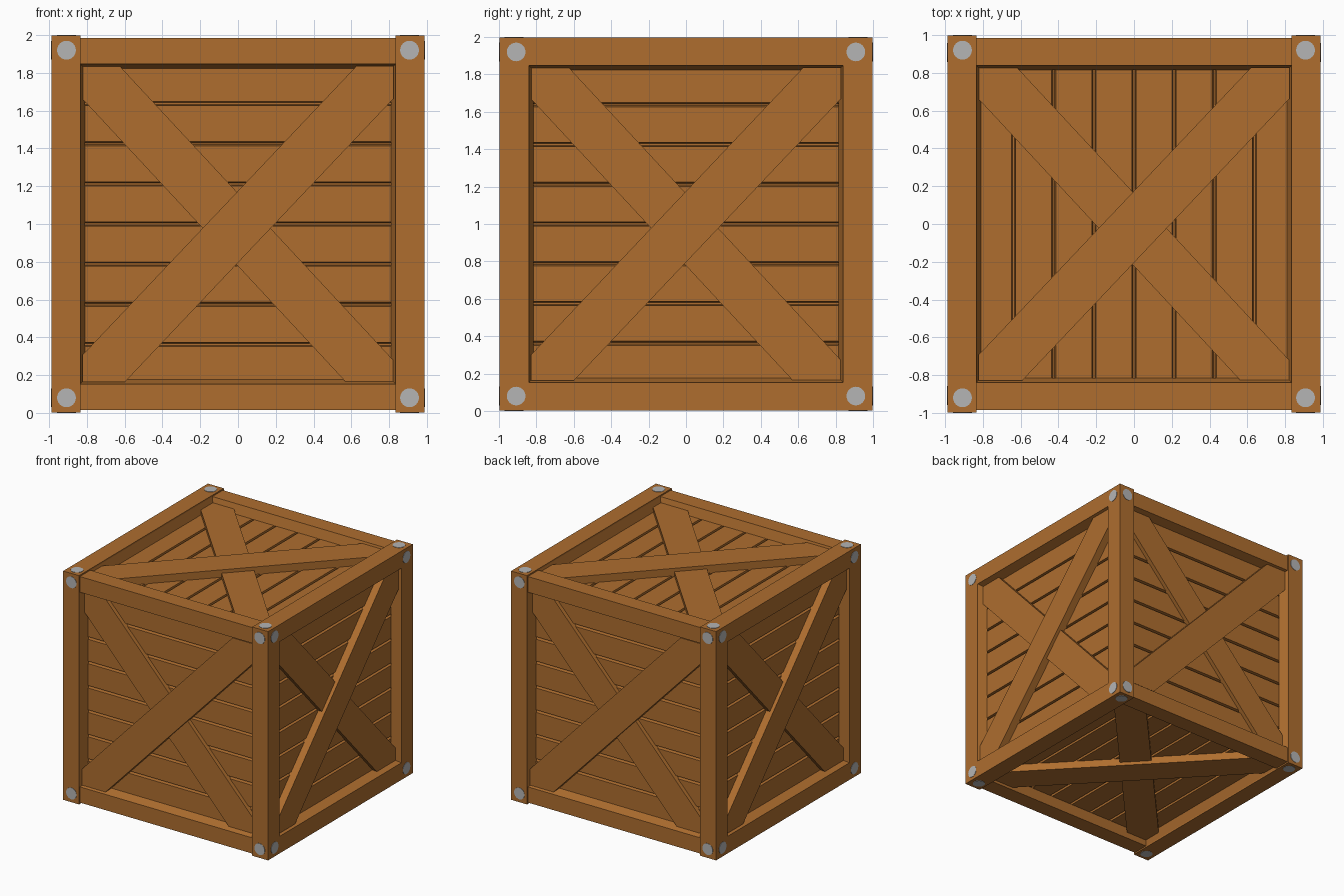
import bpy, bmesh, math
from mathutils import Matrix, Vector

if "Cube" in bpy.data.objects:
    bpy.data.objects.remove(bpy.data.objects["Cube"])

def material(name, rgb):
    m = bpy.data.materials.new(name)
    m.diffuse_color = (*rgb, 1)
    m.use_nodes = True
    m.node_tree.nodes["Principled BSDF"].inputs["Base Color"].default_value = m.diffuse_color
    return m

WOOD = material("brown wood", (0.425, 0.155, 0.028))
STEEL = material("grey steel", (0.46, 0.46, 0.46))
CENTRE = Vector((0, 0, 1))

def finish(bm, name, mat, recalc=True):
    if recalc:
        bmesh.ops.recalc_face_normals(bm, faces=bm.faces[:])
    me = bpy.data.meshes.new(name)
    bm.to_mesh(me)
    bm.free()
    me.materials.append(mat)
    ob = bpy.data.objects.new(name, me)
    bpy.context.collection.objects.link(ob)
    return ob

def loft(bm, M, low, n0, high, n1):
    """Solid between two outlines given in face coordinates (u, v, n)."""
    a = [bm.verts.new(M @ Vector((u, v, n0))) for u, v in low]
    b = [bm.verts.new(M @ Vector((u, v, n1))) for u, v in high]
    bm.faces.new(a[::-1])
    bm.faces.new(b)
    for i in range(len(a)):
        j = (i + 1) % len(a)
        bm.faces.new((a[i], a[j], b[j], b[i]))

def rect(u0, u1, v0, v1):
    return [(u0, v0), (u1, v0), (u1, v1), (u0, v1)]

def box(name, lo, hi):
    bm = bmesh.new()
    loft(bm, Matrix.Translation(CENTRE), rect(lo[0], hi[0], lo[1], hi[1]), lo[2],
         rect(lo[0], hi[0], lo[1], hi[1]), hi[2])
    return finish(bm, name, WOOD)

# Outer half sizes of the frame, and half sizes of the openings
X, Y, Z = 0.988, 0.997, 0.997
OX, OY, OZ = 0.835, 0.84, 0.848
RAIL = 0.985
PANEL, BACK = 0.905, 0.87

# Inner core closes the grooves between planks
box("inner_core", (-BACK,) * 3, (BACK,) * 3)

def span(s, a, b):
    return (a, b) if s > 0 else (-b, -a)

# Twelve frame beams
for s in (-1, 1):
    for t in (-1, 1):
        x, y = span(s, OX, X), span(t, OY, Y)
        box("corner_post", (x[0], y[0], -Z), (x[1], y[1], Z))
        z = span(t, OZ, Z)
        box("side_rail", (x[0], -Y, z[0]), (x[1], Y, z[1]))
        y, z = span(s, OY, RAIL), span(t, OZ, RAIL)
        box("cross_rail", (-OX, y[0], z[0]), (OX, y[1], z[1]))

def brace(U, V, s, c, h, flip):
    """Diagonal strip clipped to the opening."""
    pts = [(-U, c + h - s * U), (-U, -V), ((h - V - c) / s, -V),
           (U, c - h + s * U), (U, V), ((V - c - h) / s, V)]
    return [(-u, v) for u, v in pts][::-1] if flip else pts

def side(label, u, v, n, hu, hv, out, upright):
    M = Matrix((u, v, n)).transposed().to_4x4()
    M.translation = CENTRE

    # Planks with sloping edges, leaving grooves between them
    bm = bmesh.new()
    pitch = 1.7 / 8
    for i in range(8):
        p = -0.85 + pitch * (i + 0.5)
        outlines = []
        for gap in (0.004, 0.011):
            w = pitch / 2 - gap
            outlines.append(rect(p - w, p + w, -0.83, 0.83) if upright
                            else rect(-0.83, 0.83, p - w, p + w))
        loft(bm, M, outlines[0], BACK - 0.005, outlines[1], PANEL)
    finish(bm, label + "_planks", WOOD)

    # Sloping lining of the recess
    bm = bmesh.new()
    a = [bm.verts.new(M @ Vector((p, q, min(out, RAIL) - 0.001)))
         for p, q in rect(-hu, hu, -hv, hv)]
    b = [bm.verts.new(M @ Vector((p, q, PANEL - 0.002)))
         for p, q in rect(0.025 - hu, hu - 0.025, 0.025 - hv, hv - 0.025)]
    for i in range(4):
        j = (i + 1) % 4
        bm.faces.new((a[i], a[j], b[j], b[i]))
    finish(bm, label + "_lining", WOOD, recalc=False)

    # Crossed braces, one lying over the other
    for name, top, s, c, h, flip in (("_lower_brace", 0.94, 1.075, -0.03, 0.193, True),
                                     ("_upper_brace", 0.97, 1.055, -0.015, 0.19, False)):
        bm = bmesh.new()
        shape = brace(hu - 0.012, hv - 0.012, s, c, h, flip)
        loft(bm, M, shape, PANEL - 0.01, shape, top)
        finish(bm, label + name, WOOD)

    # Round bolt heads at the corners
    bm = bmesh.new()
    for p in (-0.908, 0.908):
        for q in (-0.92, 0.92):
            ring = [(p + 0.05 * math.cos(k * math.tau / 24),
                     q + 0.05 * math.sin(k * math.tau / 24)) for k in range(24)]
            loft(bm, M, ring, out - 0.02, ring, out + 0.003)
    finish(bm, label + "_bolts", STEEL)

side("front", (1, 0, 0), (0, 0, 1), (0, -1, 0), OX, OZ, Y, False)
side("back", (-1, 0, 0), (0, 0, 1), (0, 1, 0), OX, OZ, Y, False)
side("right", (0, 1, 0), (0, 0, 1), (1, 0, 0), OY, OZ, X, False)
side("left", (0, -1, 0), (0, 0, 1), (-1, 0, 0), OY, OZ, X, False)
side("top", (1, 0, 0), (0, 1, 0), (0, 0, 1), OX, OY, Z, True)
side("bottom", (1, 0, 0), (0, -1, 0), (0, 0, -1), OX, OY, Z, True)
